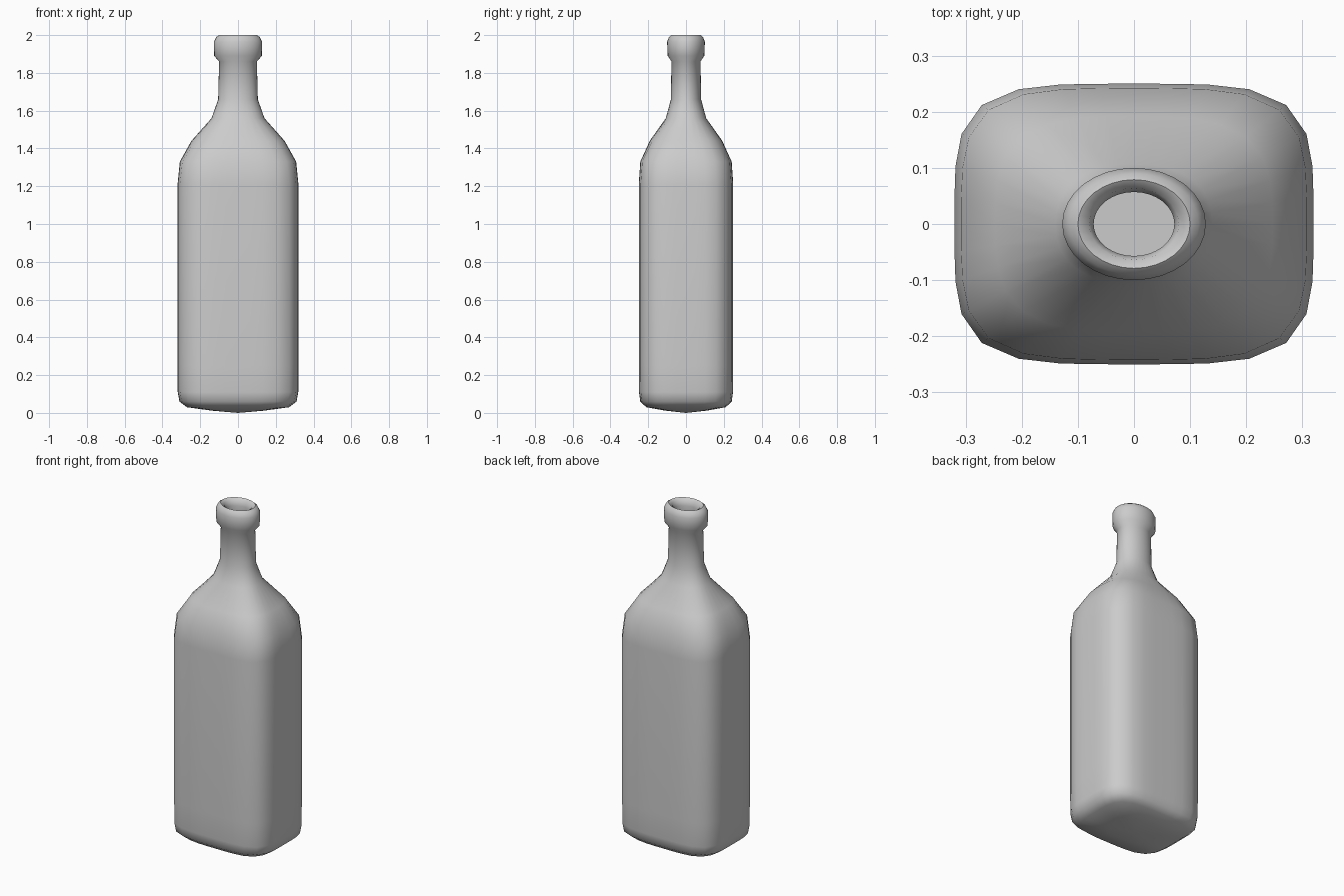
import bpy, bmesh, math

if "Cube" in bpy.data.objects:
    bpy.data.objects.remove(bpy.data.objects["Cube"])

SEGMENTS = 32

# Plain grey glass
glass = bpy.data.materials.new("grey_glass")
glass.use_nodes = True
colour = (0.6, 0.6, 0.6, 1)
glass.diffuse_color = colour
glass.node_tree.nodes["Principled BSDF"].inputs["Base Color"].default_value = colour

# Height, half width, half depth, squareness of each cross-section
SECTIONS = [
    (0.012, 0.14, 0.11, 3),
    (0.03, 0.27, 0.21, 4),
    (0.06, 0.31, 0.242, 4.2),
    (0.11, 0.319, 0.249, 4.2),
    (0.25, 0.32, 0.25, 4.2),
    (1.21, 0.32, 0.25, 4.2),
    (1.33, 0.308, 0.242, 4),
    (1.44, 0.247, 0.192, 3.2),
    (1.56, 0.14, 0.107, 2.3),
    (1.66, 0.105, 0.08, 2),
    (1.86, 0.1, 0.077, 2),
    (1.89, 0.126, 0.097, 2),
    (1.965, 0.128, 0.1, 2),
    (1.99, 0.115, 0.09, 2),
    (2.0, 0.1, 0.079, 2),
    (1.99, 0.08, 0.064, 2),
    (1.96, 0.072, 0.057, 2),
    (1.93, 0.074, 0.058, 2),
]


def ring(bm, z, rx, ry, power):
    """Rounded-rectangle loop of vertices."""
    verts = []
    for i in range(SEGMENTS):
        a = math.tau * i / SEGMENTS
        c, s = math.cos(a), math.sin(a)
        r = (abs(c) ** power + abs(s) ** power) ** (-1 / power)
        verts.append(bm.verts.new((rx * r * c, ry * r * s, z)))
    return verts


# Bottle body, neck and rolled lip as one loft
bm = bmesh.new()
rings = [ring(bm, *s) for s in SECTIONS]
for low, high in zip(rings, rings[1:]):
    for i in range(SEGMENTS):
        j = (i + 1) % SEGMENTS
        bm.faces.new((low[i], low[j], high[j], high[i]))

# Shallow pointed base
tip = bm.verts.new((0, 0, 0))
for i in range(SEGMENTS):
    bm.faces.new((tip, rings[0][(i + 1) % SEGMENTS], rings[0][i]))

# Closed floor inside the mouth
bm.faces.new(rings[-1])
bmesh.ops.recalc_face_normals(bm, faces=bm.faces)

mesh = bpy.data.meshes.new("bottle")
bm.to_mesh(mesh)
bm.free()
mesh.materials.append(glass)
bottle = bpy.data.objects.new("bottle", mesh)
bpy.context.collection.objects.link(bottle)
bpy.context.view_layer.objects.active = bottle
bottle.select_set(True)
bpy.ops.object.shade_smooth_by_angle(angle=math.radians(60))
